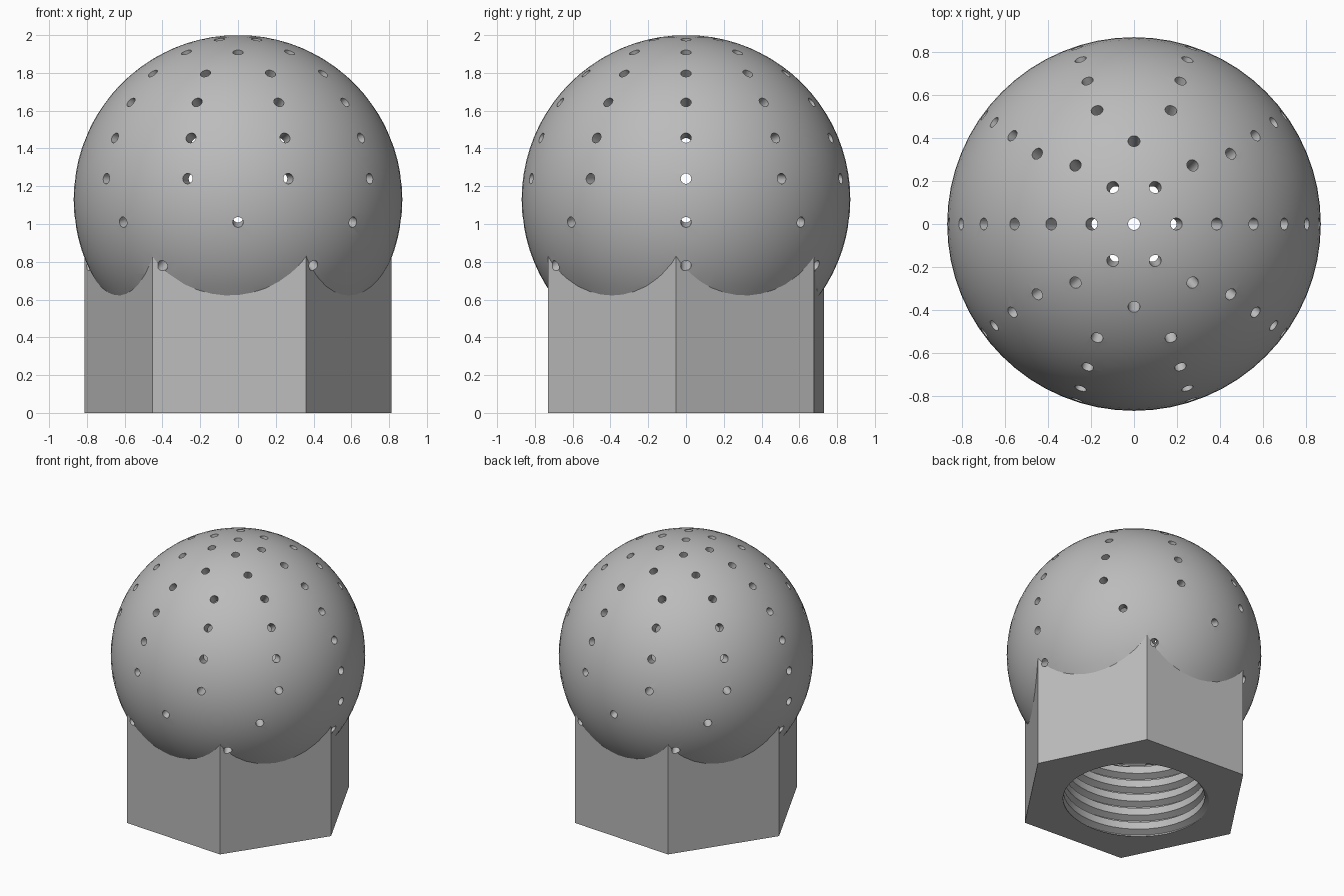
import bpy, bmesh, math
from mathutils import Vector, Matrix

if "Cube" in bpy.data.objects:
    bpy.data.objects.remove(bpy.data.objects["Cube"])

BALL_Z, BALL_R, INNER_R = 1.13, 0.87, 0.77
HOLE_Z, HOLE_R = 1.24, 0.028

steel = bpy.data.materials.new("grey steel")
steel.diffuse_color = (0.5, 0.5, 0.5, 1)
steel.use_nodes = True
steel.node_tree.nodes["Principled BSDF"].inputs["Base Color"].default_value = steel.diffuse_color


def make(name, bm):
    bmesh.ops.recalc_face_normals(bm, faces=bm.faces)
    me = bpy.data.meshes.new(name)
    bm.to_mesh(me)
    bm.free()
    me.materials.append(steel)
    ob = bpy.data.objects.new(name, me)
    bpy.context.collection.objects.link(ob)
    return ob


def ball(name, radius):
    bm = bmesh.new()
    bmesh.ops.create_uvsphere(bm, u_segments=64, v_segments=40, radius=radius,
                              matrix=Matrix.Translation((0, 0, BALL_Z)))
    return make(name, bm)


# Spray ball and hexagonal nut base
body = ball("spray_ball_nozzle", BALL_R)
bm = bmesh.new()
bmesh.ops.create_cone(bm, cap_ends=True, segments=6, radius1=0.815, radius2=0.815, depth=0.95,
                      matrix=Matrix.Translation((0, 0, 0.475)) @ Matrix.Rotation(math.radians(-3.7), 4, 'Z')
                      @ Matrix.Rotation(math.radians(30), 4, 'Z'))
# put a corner exactly at -3.7 degrees
v = max(bm.verts, key=lambda p: p.co.x)
turn = math.radians(-3.7) - math.atan2(v.co.y, v.co.x)
bmesh.ops.rotate(bm, verts=bm.verts, cent=(0, 0, 0), matrix=Matrix.Rotation(turn, 3, 'Z'))
hex_base = make("hex_base", bm)

# Hollow inside
cavity = ball("cavity_cutter", INNER_R)

# Threaded bore: a helical surface closed by a fan at each end
bm = bmesh.new()
PITCH, SEG, TURNS = 0.11, 48, 8
profile = [(0.0, 0.485), (0.5, 0.485), (0.7, 0.53), (0.8, 0.53)]
n = len(profile)
cols = []
for s in range(SEG):
    a = 2 * math.pi * s / SEG
    # the first column is one turn longer, so the helix joins up
    rows = n * TURNS + 1 + (n if s == 0 else 0)
    col = []
    for i in range(rows):
        u, r = profile[i % n]
        z = -0.25 + PITCH * (i // n + u + s / SEG)
        col.append(bm.verts.new((r * math.cos(a), r * math.sin(a), z)))
    cols.append(col)
last = n * TURNS
for s in range(SEG):
    for i in range(last):
        nxt = cols[s + 1] if s + 1 < SEG else cols[0][n:]
        bm.faces.new((cols[s][i], nxt[i], nxt[i + 1], cols[s][i + 1]))
low = [c[0] for c in cols] + cols[0][n:0:-1]
high = [c[last] for c in cols] + cols[0][last + n:last:-1]
for loop, z in ((low, -0.4), (high, 0.85)):
    tip = bm.verts.new((0, 0, z))
    for p, q in zip(loop, loop[1:] + loop[:1]):
        bm.faces.new((p, q, tip))
bore = make("thread_cutter", bm)

# Spray holes: rings every 15 degrees, aimed from one point
bm = bmesh.new()
for ring, count in enumerate((1, 6, 8, 10, 10, 10, 10, 8, 6)):
    polar = math.radians(15 * ring)
    for k in range(count):
        a = 2 * math.pi * k / count
        d = Vector((math.sin(polar) * math.cos(a), math.sin(polar) * math.sin(a), math.cos(polar)))
        m = Matrix.Translation(Vector((0, 0, HOLE_Z)) + d * 0.8) @ d.to_track_quat('Z', 'Y').to_matrix().to_4x4()
        bmesh.ops.create_cone(bm, cap_ends=True, segments=16, radius1=HOLE_R, radius2=HOLE_R,
                              depth=0.6, matrix=m)
holes = make("spray_hole_cutter", bm)

# Combine
bpy.context.view_layer.objects.active = body
body.select_set(True)
for tool, op in ((hex_base, 'UNION'), (cavity, 'DIFFERENCE'), (bore, 'DIFFERENCE'), (holes, 'DIFFERENCE')):
    mod = body.modifiers.new(tool.name, 'BOOLEAN')
    mod.operation, mod.solver, mod.object = op, 'EXACT', tool
    bpy.ops.object.modifier_apply(modifier=mod.name)
    bpy.data.objects.remove(tool)
bpy.ops.object.shade_smooth_by_angle(angle=math.radians(25))
